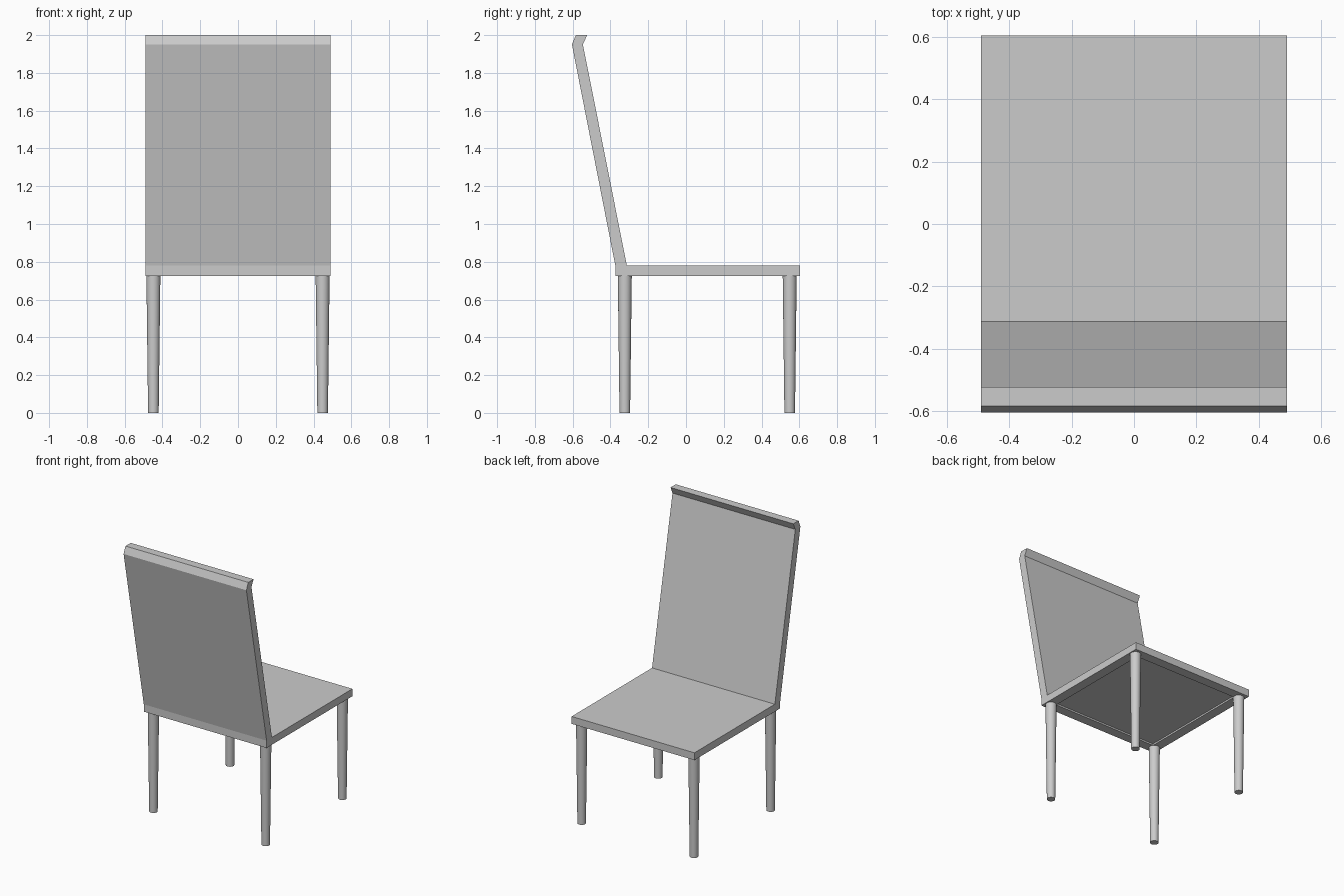
import bpy, bmesh

if "Cube" in bpy.data.objects:
    bpy.data.objects.remove(bpy.data.objects["Cube"])

HALF_W = 0.49


def make_object(name, bm):
    bmesh.ops.recalc_face_normals(bm, faces=bm.faces)
    mesh = bpy.data.meshes.new(name)
    bm.to_mesh(mesh)
    bm.free()
    obj = bpy.data.objects.new(name, mesh)
    bpy.context.collection.objects.link(obj)
    return obj


# Seat and leaning backrest: one side profile (y, z) extruded across the width
profile = [(-0.374, 0.726), (0.604, 0.726), (0.604, 0.779), (-0.313, 0.779),
           (-0.546, 1.951), (-0.523, 2.0), (-0.583, 2.0), (-0.604, 1.951),
           (-0.374, 0.779)]
bm = bmesh.new()
side = bm.faces.new([bm.verts.new((-HALF_W, y, z)) for y, z in profile])
ext = bmesh.ops.extrude_face_region(bm, geom=[side])
bmesh.ops.translate(bm, vec=(2 * HALF_W, 0, 0),
                    verts=[g for g in ext["geom"] if isinstance(g, bmesh.types.BMVert)])
bmesh.ops.recalc_face_normals(bm, faces=bm.faces)

# Shallow recessed panel on the underside of the seat
bm.normal_update()
under = min(bm.faces, key=lambda f: f.calc_center_median().z)
bmesh.ops.inset_region(bm, faces=[under], thickness=0.1)
rec = bmesh.ops.extrude_face_region(bm, geom=[under])
bmesh.ops.delete(bm, geom=[under], context="FACES_ONLY")
bmesh.ops.translate(bm, vec=(0, 0, 0.012),
                    verts=[g for g in rec["geom"] if isinstance(g, bmesh.types.BMVert)])
make_object("seat_and_backrest", bm)

# Round tapered legs
for pos, y in (("back", -0.324), ("front", 0.549)):
    for label, x in (("left", -0.448), ("right", 0.448)):
        bpy.ops.mesh.primitive_cone_add(vertices=32, radius1=0.028, radius2=0.037,
                                        depth=0.728, location=(x, y, 0.364))
        leg = bpy.context.object
        leg.name = f"{pos}_{label}_leg"
        bpy.ops.object.shade_smooth_by_angle()
